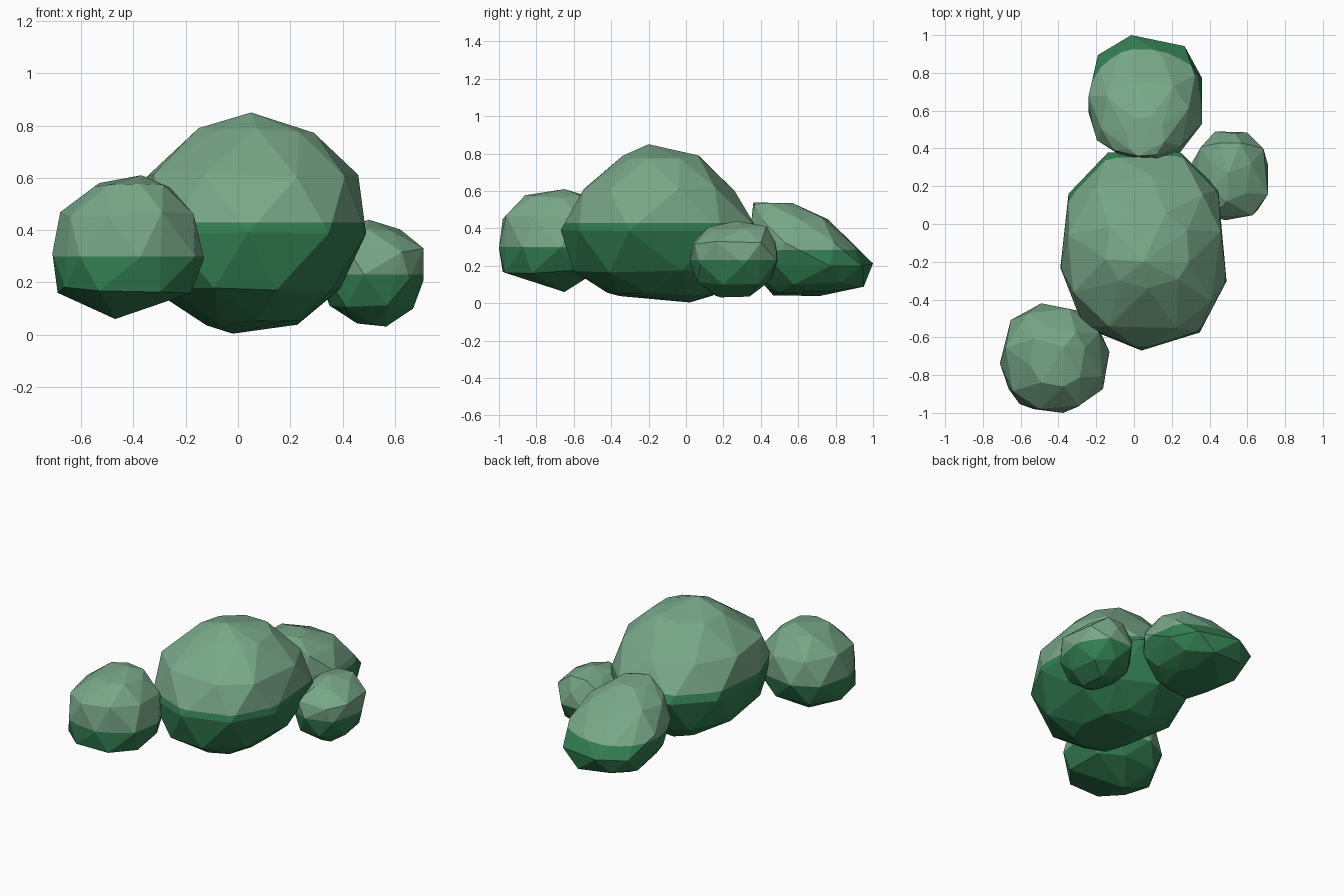
import bpy, bmesh, math, random

if "Cube" in bpy.data.objects:
    bpy.data.objects.remove(bpy.data.objects["Cube"])

random.seed(4)


def material(name, rgb):
    m = bpy.data.materials.new(name)
    m.diffuse_color = (*rgb, 1)
    m.use_nodes = True
    m.node_tree.nodes["Principled BSDF"].inputs["Base Color"].default_value = m.diffuse_color
    return m


LIGHT = material("sage green", (0.19, 0.39, 0.25))
DARK = material("deep green", (0.033, 0.205, 0.084))


def bent(v, e=0.85):
    return math.copysign(abs(v) ** e, v)


def ring(z, x0, x1, y0, y1, sides, turn):
    """Boxy oval of points that exactly fills the given extents."""
    if x1 - x0 < 0.08:
        return [((x0 + x1) / 2, (y0 + y1) / 2, z)]
    pts = []
    for i in range(sides):
        a = (i + turn + random.uniform(-0.12, 0.12)) * math.tau / sides
        pts.append((bent(math.cos(a)), bent(math.sin(a))))
    xs, ys = [p[0] for p in pts], [p[1] for p in pts]

    def fit(v, vals, lo, hi):
        return lo + (v - min(vals)) / (max(vals) - min(vals)) * (hi - lo)
    return [(fit(x, xs, x0, x1), fit(y, ys, y0, y1), z + random.uniform(-0.012, 0.012))
            for x, y in pts]


def boulder(name, split, rings, sides=8):
    """Faceted lump from stacked ovals (z, x0, x1, y0, y1), two-toned at a height."""
    bm = bmesh.new()
    for k, r in enumerate(rings):
        for p in ring(*r, sides, 0.5 * (k % 2) + 0.2):
            bm.verts.new((p[0], p[1], max(p[2], 0.004)))
    out = bmesh.ops.convex_hull(bm, input=bm.verts[:])
    junk = set(out["geom_interior"]) | set(out["geom_unused"])
    bmesh.ops.delete(bm, geom=[g for g in junk if isinstance(g, bmesh.types.BMVert)],
                     context='VERTS')
    # cut along the colour line
    bmesh.ops.bisect_plane(bm, geom=bm.verts[:] + bm.edges[:] + bm.faces[:],
                           plane_co=(0, 0, split), plane_no=(0, 0, 1))
    bmesh.ops.recalc_face_normals(bm, faces=bm.faces[:])
    for f in bm.faces:
        f.material_index = 0 if f.calc_center_median().z > split else 1
        f.smooth = False
    me = bpy.data.meshes.new(name)
    bm.to_mesh(me)
    bm.free()
    me.materials.append(LIGHT)
    me.materials.append(DARK)
    ob = bpy.data.objects.new(name, me)
    bpy.context.collection.objects.link(ob)


# large central lump
boulder("large_bush", 0.43, [
    (0.0, -0.04, 0.0, 0.0, 0.04),
    (0.045, -0.12, 0.24, -0.42, 0.14),
    (0.17, -0.31, 0.39, -0.60, 0.33),
    (0.39, -0.39, 0.49, -0.67, 0.38),
    (0.61, -0.35, 0.46, -0.55, 0.26),
    (0.78, -0.15, 0.29, -0.34, 0.07),
    (0.85, 0.03, 0.07, -0.24, -0.16)], 9)

# front left lump
boulder("front_left_bush", 0.30, [
    (0.06, -0.50, -0.44, -0.68, -0.62),
    (0.17, -0.69, -0.18, -0.98, -0.48),
    (0.30, -0.71, -0.13, -1.00, -0.42),
    (0.46, -0.68, -0.17, -0.98, -0.45),
    (0.57, -0.55, -0.26, -0.86, -0.55),
    (0.61, -0.40, -0.34, -0.68, -0.62)])

# back lump, sloping down to a sharp rear edge
boulder("back_bush", 0.285, [
    (0.05, -0.10, 0.20, 0.45, 0.78),
    (0.10, -0.17, 0.29, 0.41, 0.95),
    (0.21, -0.24, 0.36, 0.36, 1.00),
    (0.32, -0.24, 0.36, 0.35, 0.89),
    (0.45, -0.17, 0.29, 0.35, 0.76),
    (0.53, -0.04, 0.16, 0.36, 0.57)])

# small right lump
boulder("small_right_bush", 0.23, [
    (0.04, 0.45, 0.58, 0.16, 0.34),
    (0.11, 0.35, 0.67, 0.06, 0.45),
    (0.22, 0.31, 0.71, 0.02, 0.49),
    (0.32, 0.32, 0.71, 0.04, 0.48),
    (0.40, 0.40, 0.62, 0.12, 0.43),
    (0.44, 0.48, 0.52, 0.22, 0.32)], 7)
